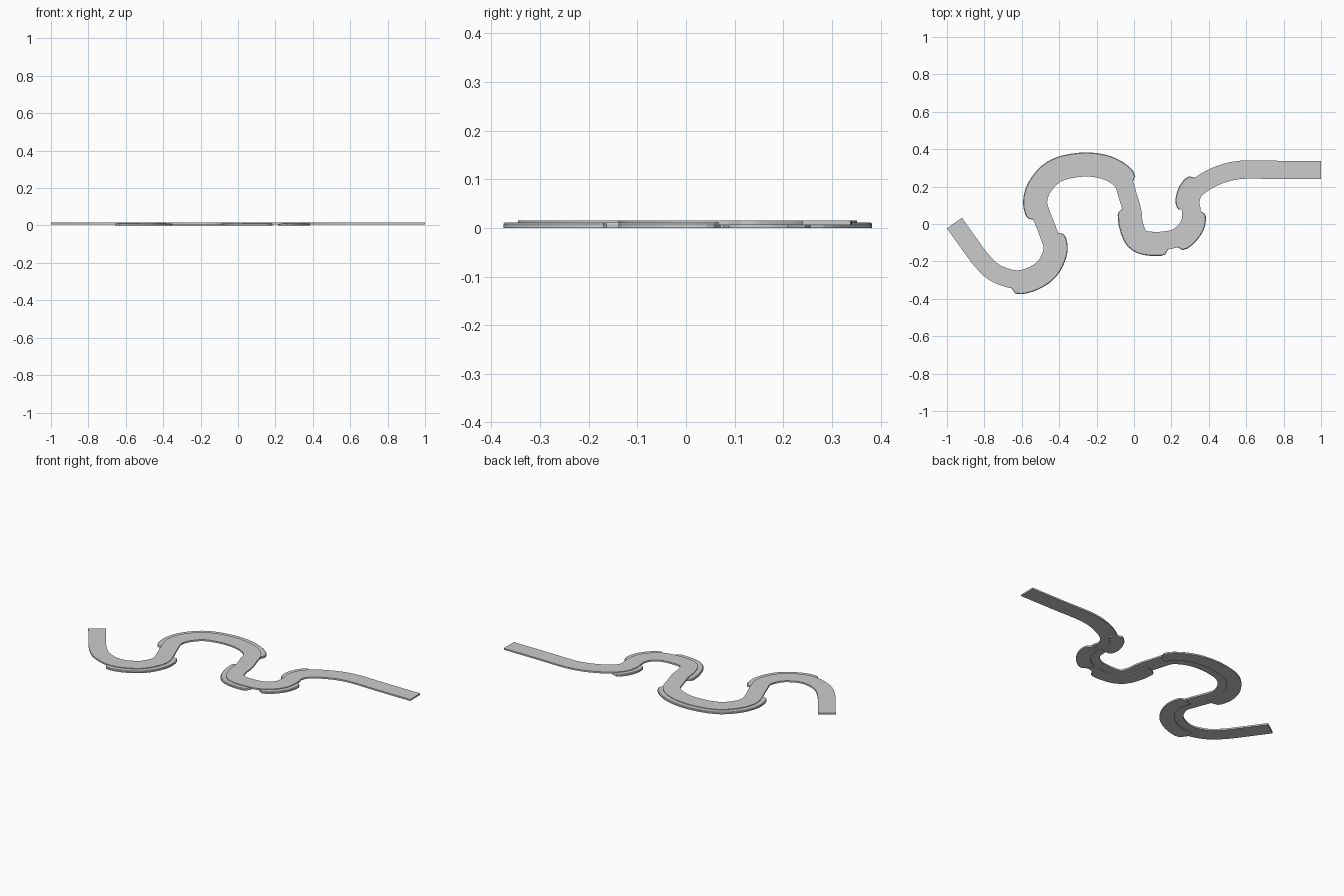
import bpy, bmesh
from mathutils import Vector

if "Cube" in bpy.data.objects:
    bpy.data.objects.remove(bpy.data.objects["Cube"])

# Centreline of the winding track
PATH = [(-.96, .005), (-.885, -.1), (-.81, -.2), (-.73, -.268), (-.61, -.296), (-.49, -.243),
        (-.435, -.14), (-.458, -.048), (-.497, .053), (-.513, .12), (-.487, .197),
        (-.41, .272), (-.278, .302), (-.155, .288), (-.065, .232), (-.032, .145),
        (-.01, .07), (0, -.005), (.035, -.075), (.125, -.091), (.228, -.073),
        (.295, -.008), (.307, .07), (.3, .12), (.33, .187), (.43, .252),
        (.565, .289), (.78, .289), (1, .289)]
HALF = .049      # half width of the roadway
LIP = .08        # reach of the lower shoulders from the centreline


def catmull(points, steps):
    p = [Vector(q) for q in points]
    p = [2 * p[0] - p[1]] + p + [2 * p[-1] - p[-2]]
    out = []
    for i in range(1, len(p) - 2):
        a, b, c, d = p[i - 1:i + 3]
        for k in range(steps):
            t = k / steps
            out.append(.5 * (2 * b + (c - a) * t + (2 * a - 5 * b + 4 * c - d) * t ** 2
                             + (3 * b - a - 3 * c + d) * t ** 3))
    return out + [p[-2]]


line = catmull(PATH, 6)
normals = []
for i in range(len(line)):
    t = (line[min(i + 1, len(line) - 1)] - line[max(i - 1, 0)]).normalized()
    normals.append(Vector((-t.y, t.x)))


def sweep(name, rings):
    """Skin a closed solid through equal-sized rings of points."""
    bm = bmesh.new()
    vs = [[bm.verts.new(co) for co in ring] for ring in rings]
    n = len(vs[0])
    for a, b in zip(vs, vs[1:]):
        for k in range(n):
            m = (k + 1) % n
            bm.faces.new((a[k], a[m], b[m], b[k]))
    bm.faces.new(vs[0])
    bm.faces.new(vs[-1])
    bmesh.ops.recalc_face_normals(bm, faces=bm.faces)
    mesh = bpy.data.meshes.new(name)
    bm.to_mesh(mesh)
    bm.free()
    ob = bpy.data.objects.new(name, mesh)
    bpy.context.collection.objects.link(ob)


def ring(i, section):
    return [(*(line[i] + normals[i] * off), z) for off, z in section]


# Roadway slab
sweep("roadway", [ring(i, [(-HALF, .006), (HALF, .006), (HALF, .0155), (-HALF, .0155)])
                  for i in range(len(line))])


# Lower shoulders on the outside of each bend, with rounded ends
def shoulder(name, side, start, end):
    near = lambda q: min(range(len(line)), key=lambda i: (line[i] - Vector(q)).length)
    a, b = near(start), near(end)
    rings = []
    for i in range(a, b + 1):
        d = min((line[i] - line[a]).length, (line[i] - line[b]).length)
        f = min(d / .04, 1)
        w = HALF - .004 + (LIP - HALF + .004) * (1 - (1 - f) ** 2) ** .5
        rings.append(ring(i, [(0, 0), (side * w, 0), (side * w, .008),
                              (side * (w - .004), .0115), (0, .0115)]))
    sweep(name, rings)


shoulder("shoulder_first_bend", -1, (-.645, -.292), (-.453, -.06))
shoulder("shoulder_large_bend", 1, (-.495, .045), (-.05, .2))
shoulder("shoulder_third_bend", -1, (-.016, .09), (.175, -.09))
shoulder("shoulder_fourth_bend", -1, (.215, -.08), (.308, .07))
shoulder("shoulder_last_bend", 1, (.306, .085), (.365, .215))
